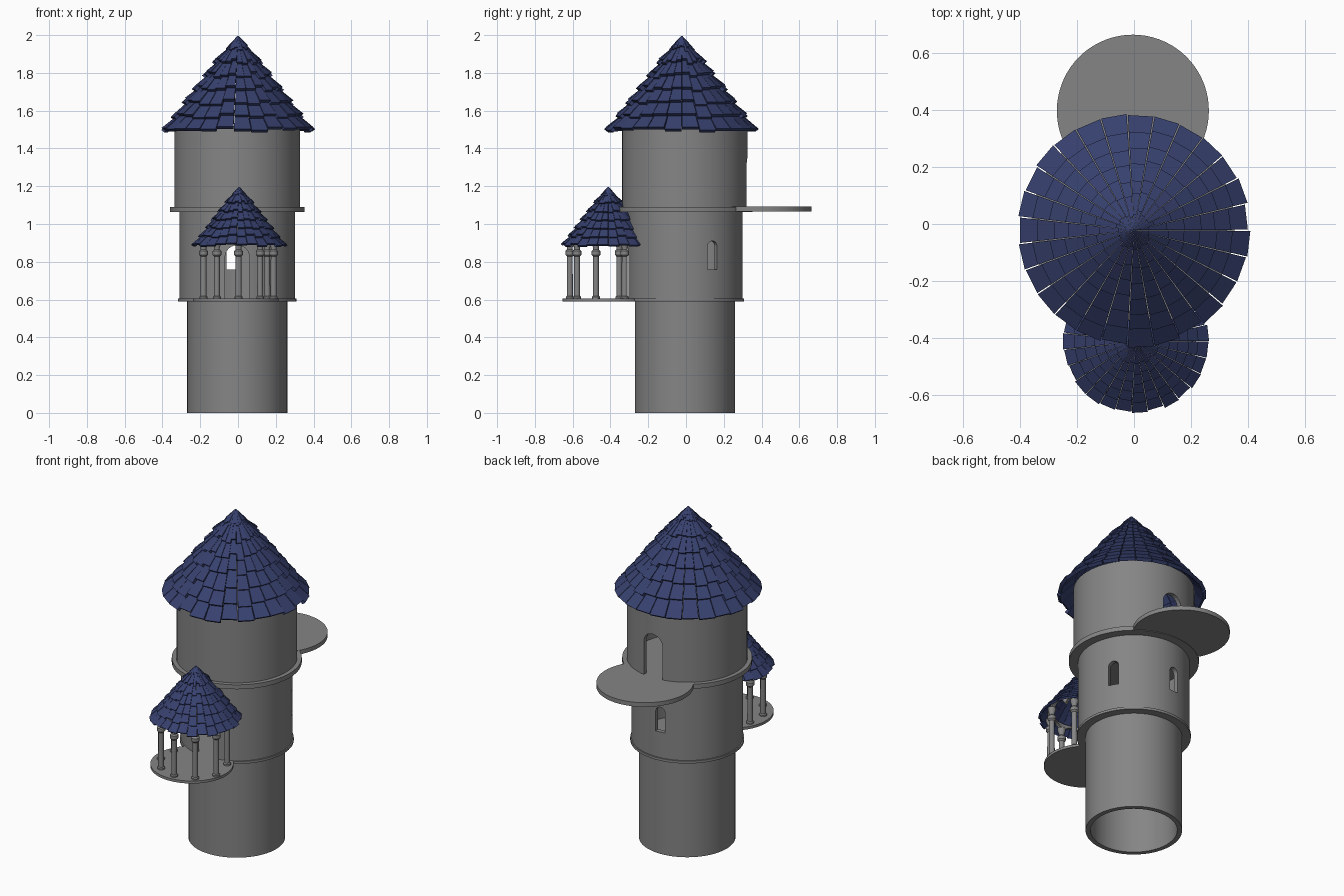
import bpy, bmesh, random
from math import sin, cos, pi, radians
from mathutils import Vector, Matrix

if "Cube" in bpy.data.objects:
    bpy.data.objects.remove(bpy.data.objects["Cube"])

random.seed(4)
CX, CY = -0.004, -0.006          # tower axis
GX, GY = 0.003, -0.415           # turret axis


def material(name, rgb):
    m = bpy.data.materials.new(name)
    m.diffuse_color = (*rgb, 1)
    m.use_nodes = True
    m.node_tree.nodes["Principled BSDF"].inputs["Base Color"].default_value = m.diffuse_color
    return m


blue = material("roof_blue", (0.038, 0.052, 0.157))
stone = material("dark_stone", (0.235, 0.235, 0.235))


def finish(name, bm, loc=(0, 0, 0), smooth=True, mat=stone):
    bmesh.ops.recalc_face_normals(bm, faces=bm.faces)
    me = bpy.data.meshes.new(name)
    bm.to_mesh(me)
    bm.free()
    me.materials.append(mat)
    ob = bpy.data.objects.new(name, me)
    ob.location = loc
    bpy.context.collection.objects.link(ob)
    if smooth:
        shade(ob)
    return ob


def shade(ob):
    bpy.ops.object.select_all(action='DESELECT')
    ob.select_set(True)
    bpy.context.view_layer.objects.active = ob
    bpy.ops.object.shade_smooth_by_angle(angle=radians(35))


def lathe(name, profile, loc, n=72, closed=False):
    """Revolve (r, z) points; closed joins last to first, otherwise ends are capped."""
    bm = bmesh.new()
    rings = [[bm.verts.new((r * cos(2 * pi * k / n), r * sin(2 * pi * k / n), z))
              for k in range(n)] for r, z in profile]
    pairs = list(zip(rings, rings[1:]))
    if closed:
        pairs.append((rings[-1], rings[0]))
    else:
        bm.faces.new(rings[0])
        bm.faces.new(rings[-1])
    for a, b in pairs:
        for k in range(n):
            j = (k + 1) % n
            bm.faces.new((a[k], a[j], b[j], b[k]))
    return finish(name, bm, loc)


def wall(name, r, z0, z1, t=0.027):
    return lathe(name, [(r, z0), (r, z1), (r - t, z1), (r - t, z0)], (CX, CY, 0), closed=True)


def disc(name, r, z0, z1, loc):
    return lathe(name, [(r, z0), (r, z1)], loc)


def cut_arch(target, angle, radius, w, z0, z1):
    """Cut a round-headed opening through the wall at the given compass angle."""
    bm = bmesh.new()
    h = w / 2
    pts = [(-h, z0), (h, z0)] + [(h * cos(pi * k / 12), z1 - h + h * sin(pi * k / 12))
                                 for k in range(13)]
    f = bm.faces.new([bm.verts.new((radius - 0.1, y, z)) for y, z in pts])
    ext = bmesh.ops.extrude_face_region(bm, geom=[f])
    bmesh.ops.translate(bm, vec=(0.2, 0, 0),
                        verts=[v for v in ext['geom'] if isinstance(v, bmesh.types.BMVert)])
    bmesh.ops.rotate(bm, verts=bm.verts, matrix=Matrix.Rotation(radians(angle), 3, 'Z'))
    cutter = finish("opening_cutter", bm, (CX, CY, 0), smooth=False)
    cutter.hide_render = True
    mod = target.modifiers.new("opening", 'BOOLEAN')
    mod.operation, mod.solver, mod.object = 'DIFFERENCE', 'EXACT', cutter
    bpy.context.view_layer.update()
    bpy.context.view_layer.objects.active = target
    bpy.ops.object.modifier_apply(modifier=mod.name)
    bpy.data.objects.remove(cutter)


def shingle_roof(name, apex, s, cols=27, rows=7):
    """Radial strips of overlapping slabs, lower edges lifted and uneven."""
    bm = bmesh.new()
    nrm = Vector((0.78, 0.62))                      # outward normal in (r, z)

    def cone(d):
        return Vector((max(0.765 * d - 0.008, 0.001), -d))

    for k in range(cols):
        shift = random.uniform(-0.012, 0.012)       # each strip slides a little
        for i in range(rows):
            last = i == rows - 1
            top = max(0.0, 0.507 * i / rows - 0.02)
            low = 0.507 * (i + 1) / rows + random.uniform(-0.007, 0.007)
            low += shift * (0.5 if last else 1)
            lift = (0.008 + random.uniform(0, 0.006)) * (1 if i else 0.6)
            th = 0.021 if i else 0.012
            a, b = cone(top), cone(low) + nrm * lift
            if last:
                b += Vector((0.003, 0.0))           # flared eave
            section = [a, b, b + nrm * th, a + nrm * th * 0.35]
            mid = 2 * pi * (k + 0.5) / cols
            half = pi / cols * 0.955
            L, R = [[bm.verts.new((p.x * cos(t), p.x * sin(t), p.y)) for p in section]
                    for t in (mid - half, mid + half)]
            bm.faces.new(L)
            bm.faces.new(R[::-1])
            for m in range(4):
                j = (m + 1) % 4
                bm.faces.new((L[m], R[m], R[j], L[j]))
    bmesh.ops.scale(bm, vec=(s, s, s), verts=bm.verts)
    return finish(name, bm, apex, smooth=False, mat=blue)


# Tower storeys
wall("lower_wall", 0.265, 0.0, 0.595)
middle = wall("middle_wall", 0.306, 0.6, 1.07)
upper = wall("upper_wall", 0.332, 1.085, 1.52)
disc("middle_floor", 0.313, 0.59, 0.605, (CX, CY, 0))
disc("upper_floor", 0.357, 1.063, 1.09, (CX, CY, 0))

# Doors and windows
cut_arch(middle, 270, 0.30, 0.13, 0.6, 0.888)
cut_arch(middle, 28.5, 0.30, 0.058, 0.76, 0.91)
cut_arch(middle, 96, 0.30, 0.058, 0.76, 0.91)
cut_arch(upper, 90, 0.32, 0.125, 1.08, 1.355)
shade(middle)
shade(upper)

# Rear landing and front balcony
disc("rear_landing", 0.267, 1.066, 1.0915, (-0.004, 0.398, 0))
disc("balcony_floor", 0.228, 0.591, 0.6065, (-0.01, -0.427, 0))

# Balcony columns
column = [(0.021, 0.603), (0.021, 0.614), (0.016, 0.62), (0.015, 0.828), (0.023, 0.837),
          (0.023, 0.857), (0.015, 0.865), (0.015, 0.876), (0.022, 0.895), (0.022, 0.91)]
for i in range(-3, 4):
    a = radians(36 * i)
    x, y = GX + 0.195 * sin(a), GY - 0.2 * cos(a)
    if i == 3:
        x, y = 0.155, -0.325
    lathe(f"column_{i + 4}", column, (x, y, 0), n=20)

# Arcade of small arches resting on the columns
bm = bmesh.new()
prev = None
for d in range(-136, 137, 2):
    a = radians(d)
    low = 0.88 + 0.046 * abs(sin(5 * a)) ** 0.6
    ring = [bm.verts.new((r * sin(a), -r * cos(a), z))
            for r, z in ((0.185, low), (0.205, low), (0.2, 0.935), (0.185, 0.935))]
    if prev:
        for m in range(4):
            j = (m + 1) % 4
            bm.faces.new((prev[m], ring[m], ring[j], prev[j]))
    else:
        bm.faces.new(ring)
    prev = ring
bm.faces.new(prev)
finish("balcony_arcade", bm, (GX, GY, 0))

# Roofs
shingle_roof("main_roof", (0.0, -0.022, 1.992), 1.0)
shingle_roof("balcony_roof", (0.006, -0.412, 1.195), 0.62)
